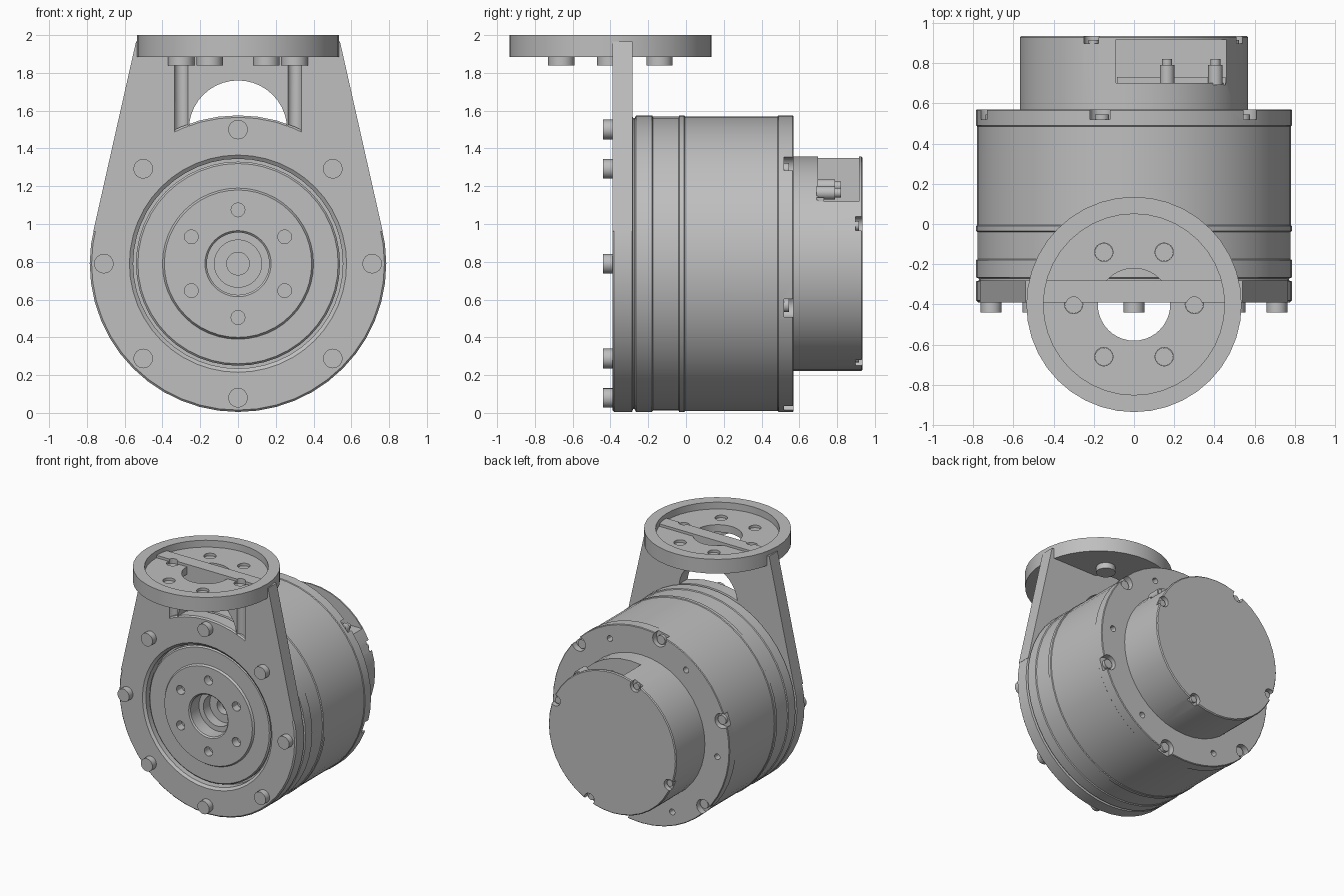
import bpy, bmesh, math
from mathutils import Matrix, Vector

if "Cube" in bpy.data.objects:
    bpy.data.objects.remove(bpy.data.objects["Cube"], do_unlink=True)

AXIS_Z = 0.79      # height of the motor axis
DISC_Y = -0.40     # centre of the top mounting disc
R = 0.785          # motor radius

grey = bpy.data.materials.new("metal_grey")
grey.use_nodes = True
grey.diffuse_color = (0.52, 0.52, 0.52, 1)
grey.node_tree.nodes["Principled BSDF"].inputs["Base Color"].default_value = (0.52, 0.52, 0.52, 1)


def make(name, bm):
    bmesh.ops.recalc_face_normals(bm, faces=bm.faces)
    mesh = bpy.data.meshes.new(name)
    bm.to_mesh(mesh)
    bm.free()
    mesh.materials.append(grey)
    ob = bpy.data.objects.new(name, mesh)
    bpy.context.collection.objects.link(ob)
    return ob


def select(ob):
    bpy.ops.object.select_all(action='DESELECT')
    ob.select_set(True)
    bpy.context.view_layer.objects.active = ob


def smooth(ob):
    select(ob)
    bpy.ops.object.shade_smooth_by_angle(angle=math.radians(30))


def rod(bm, start, end, radius, segments=16):
    """Closed cylinder between two points."""
    a, b = Vector(start), Vector(end)
    turn = (b - a).to_track_quat('Z', 'Y').to_matrix().to_4x4()
    bmesh.ops.create_cone(bm, cap_ends=True, segments=segments, radius1=radius, radius2=radius,
                          depth=(b - a).length, matrix=Matrix.Translation((a + b) / 2) @ turn)


def box(bm, low, high):
    a, b = Vector(low), Vector(high)
    size = Matrix.Diagonal((*(b - a), 1))
    bmesh.ops.create_cube(bm, size=1, matrix=Matrix.Translation((a + b) / 2) @ size)


def lathe(name, profile, centre, axis, steps=40):
    """Turn (radius, distance along axis) points into a closed solid."""
    bm = bmesh.new()
    centre, axis = Vector(centre), Vector(axis)
    verts = [bm.verts.new(centre + Vector((r, 0, 0)) + axis * h) for r, h in profile]
    edges = [bm.edges.new(pair) for pair in zip(verts, verts[1:])]
    if profile[0][0] > 0:
        edges.append(bm.edges.new((verts[-1], verts[0])))
    bmesh.ops.spin(bm, geom=verts + edges, cent=centre, axis=axis, angle=math.tau, steps=steps)
    bmesh.ops.remove_doubles(bm, verts=bm.verts, dist=0.0005)
    return make(name, bm)


def cut(ob, bm):
    """Subtract the closed shapes in bm from the object."""
    cutter = make("cutter", bm)
    cutter.hide_render = True
    mod = ob.modifiers.new("cut", 'BOOLEAN')
    mod.operation, mod.solver, mod.object = 'DIFFERENCE', 'EXACT', cutter
    select(ob)
    bpy.ops.object.modifier_apply(modifier=mod.name)
    bpy.data.objects.remove(cutter, do_unlink=True)


def around(count, first, radius):
    """Evenly spaced (x, z) points about the motor axis."""
    for i in range(count):
        a = math.radians(first) + math.tau * i / count
        yield radius * math.cos(a), AXIS_Z + radius * math.sin(a)


def rods_along_y(bm, points, y0, y1, radius, segments=16):
    for x, z in points:
        rod(bm, (x, y0, z), (x, y1, z), radius, segments)


# Motor body with stepped output bore, hub, groove and front ring
body = lathe("motor_body", [
    (0, -0.12), (0.06, -0.12), (0.06, -0.18), (0.125, -0.18), (0.125, -0.26),
    (0.165, -0.26), (0.165, -0.365), (0.175, -0.375), (0.39, -0.375), (0.40, -0.36),
    (0.53, -0.36), (0.54, -0.35), (0.54, -0.31), (0.555, -0.31), (0.555, -0.375), (0.575, -0.39),
    (0.775, -0.39), (R, -0.38), (R, -0.285), (0.77, -0.28), (0.77, -0.272),
    (R, -0.265), (R, -0.18), (0.778, -0.175), (0.778, -0.04), (R, -0.035),
    (R, -0.01), (0.78, -0.005), (0.78, 0.485), (R, 0.49), (R, 0.565), (0.78, 0.57), (0, 0.57)],
    (0, 0, AXIS_Z), (0, 1, 0), 48)
cuts = bmesh.new()
rods_along_y(cuts, around(6, 42.5, 0.75), 0.52, 0.62, 0.06)
rods_along_y(cuts, around(6, 66, 0.68), 0.50, 0.62, 0.024, 12)
rods_along_y(cuts, around(6, 30, 0.285), -0.45, -0.31, 0.037, 12)
cut(body, cuts)
smooth(body)

# Rear cap with screw notches and a connector pocket
cap = lathe("rear_cap", [(0, 0.56), (0.567, 0.56), (0.567, 0.928), (0.56, 0.935), (0, 0.935)],
            (0, 0, AXIS_Z), (0, 1, 0))
cuts = bmesh.new()
rods_along_y(cuts, around(4, 22, 0.545), 0.897, 0.98, 0.045)
box(cuts, (-0.09, 0.70, 1.12), (0.465, 0.917, 1.5))
cut(cap, cuts)
smooth(cap)

# Connector pegs inside the pocket
bm = bmesh.new()
box(bm, (-0.085, 0.69, 1.115), (0.455, 0.73, 1.14))
for x in (0.165, 0.405):
    rod(bm, (x, 0.69, 1.2 if x < 0.3 else 1.165), (x, 0.79, 1.2 if x < 0.3 else 1.165), 0.036)
    rod(bm, (x, 0.78, 1.2 if x < 0.3 else 1.165), (x, 0.82, 1.2 if x < 0.3 else 1.165), 0.025)
smooth(make("connector_pegs", bm))

# Screws: front ring, rear rim and rear cap
for name, points, y0, y1, radius in (
        ("front_screws", around(8, 0, 0.71), -0.44, -0.38, 0.052),
        ("rim_screws", around(6, 42.5, 0.735), 0.51, 0.545, 0.036),
        ("cap_screws", around(4, 22, 0.535), 0.89, 0.915, 0.026)):
    bm = bmesh.new()
    rods_along_y(bm, points, y0, y1, radius)
    smooth(make(name, bm))

# Upright bracket: tapered sides tangent to the front ring
top = Vector((0.54, 1.965 - AXIS_Z))
tangent = math.atan2(top.y, top.x) - math.acos(R / top.length)
outline = [(-top.x, 1.965), (top.x, 1.965),
           (R * math.cos(tangent), AXIS_Z + R * math.sin(tangent))]
steps = 24
for i in range(steps + 1):
    a = tangent + (math.pi - 2 * tangent) * i / steps
    outline.append((0.77 * math.cos(a), AXIS_Z + 0.77 * math.sin(a)))
outline.append((-outline[2][0], outline[2][1]))
bm = bmesh.new()
face = bm.faces.new([bm.verts.new((x, -0.39, z)) for x, z in outline])
grown = bmesh.ops.extrude_face_region(bm, geom=[face])["geom"]
bmesh.ops.translate(bm, vec=(0, 0.108, 0),
                    verts=[v for v in grown if isinstance(v, bmesh.types.BMVert)])
bracket = make("upright_bracket", bm)
cuts = bmesh.new()
rod(cuts, (0, -0.6, 1.5), (0, 0, 1.5), 0.26, 40)
for side in (-1, 1):
    rod(cuts, (side * 0.3, DISC_Y, 1.4), (side * 0.3, DISC_Y, 2.1), 0.038)
cut(bracket, cuts)
smooth(bracket)

# Dished mounting disc with a centre hole and six bolt holes
disc = lathe("mounting_disc", [(0.18, 1.885), (0.535, 1.885), (0.535, 2.0),
                               (0.45, 2.0), (0.45, 1.945), (0.18, 1.945)],
             (0, DISC_Y, 0), (0, 0, 1))
spots = [(0.3 * math.cos(i * math.pi / 3), DISC_Y + 0.3 * math.sin(i * math.pi / 3))
         for i in range(6)]
cuts = bmesh.new()
for x, y in spots:
    rod(cuts, (x, y, 1.8), (x, y, 2.1), 0.046)
cut(disc, cuts)
smooth(disc)

# Bolts hanging under the disc
bm = bmesh.new()
for x, y in spots:
    rod(bm, (x, y, 1.84), (x, y, 1.888), 0.07, 20)
    rod(bm, (x, y, 1.88), (x, y, 1.925), 0.045)
smooth(make("disc_bolts", bm))
